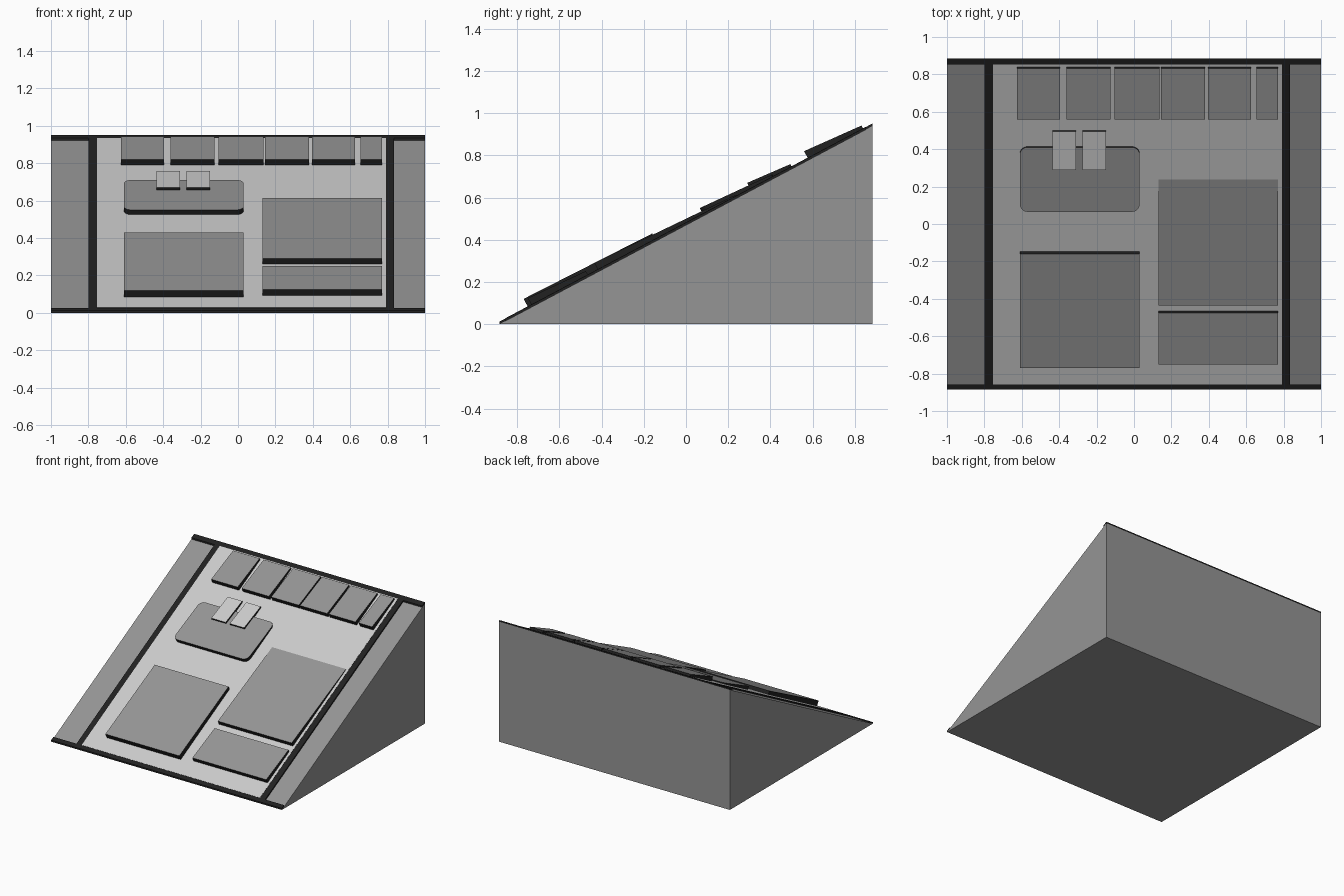
import bpy, bmesh, math

if "Cube" in bpy.data.objects:
    bpy.data.objects.remove(bpy.data.objects["Cube"])

HALF_Y, RISE = 0.885, 0.94
SLOPE = RISE / (2 * HALF_Y)
ANG = math.atan(SLOPE)


def material(name, g):
    m = bpy.data.materials.new(name)
    m.diffuse_color = (g, g, g, 1)
    m.use_nodes = True
    m.node_tree.nodes["Principled BSDF"].inputs["Base Color"].default_value = m.diffuse_color
    return m


DARK = material("dark_edge", 0.015)
MID = material("mid_grey", 0.3)
LIGHT = material("light_grey", 0.75)


def surface(y):
    return SLOPE * (y + HALF_Y)


def outline(x0, x1, y0, y1, r=0, steps=5):
    """Counter-clockwise rectangle, with rounded corners if r > 0."""
    if r == 0:
        return [(x0, y0), (x1, y0), (x1, y1), (x0, y1)]
    pts = []
    corners = [(x0 + r, y0 + r, 180), (x1 - r, y0 + r, 270),
               (x1 - r, y1 - r, 0), (x0 + r, y1 - r, 90)]
    for cx, cy, a0 in corners:
        for i in range(steps + 1):
            a = math.radians(a0 + 90 * i / steps)
            pts.append((cx + r * math.cos(a), cy + r * math.sin(a)))
    return pts


def finish(name, bm, mats):
    bmesh.ops.recalc_face_normals(bm, faces=bm.faces[:])
    me = bpy.data.meshes.new(name)
    bm.to_mesh(me)
    bm.free()
    for m in mats:
        me.materials.append(m)
    ob = bpy.data.objects.new(name, me)
    bpy.context.collection.objects.link(ob)
    return ob


def slab(name, x0, x1, y0, y1, h0, h1, top_mat, r=0, upright=False):
    """Plate on the slope; height runs from h0 at its front to h1 at its back."""
    bm = bmesh.new()
    top, low = [], []
    for x, y in outline(x0, x1, y0, y1, r):
        h = h0 + (h1 - h0) * (y - y0) / (y1 - y0)
        z = surface(y) + h
        top.append(bm.verts.new((x, y, z)))
        if upright:
            low.append(bm.verts.new((x, y, z - h)))
        else:
            d = h * math.cos(ANG) + 0.005
            low.append(bm.verts.new((x, y + d * math.sin(ANG), z - d * math.cos(ANG))))
    bm.faces.new(top)
    bm.faces.new(low[::-1]).material_index = 1
    n = len(top)
    for i in range(n):
        j = (i + 1) % n
        bm.faces.new((low[i], low[j], top[j], top[i])).material_index = 1
    return finish(name, bm, [top_mat, DARK])


# Wedge body
bm = bmesh.new()
profile = [(-HALF_Y, 0), (HALF_Y, 0), (HALF_Y, RISE)]
left = [bm.verts.new((-1, y, z)) for y, z in profile]
right = [bm.verts.new((1, y, z)) for y, z in profile]
bm.faces.new(left)
bm.faces.new(right)
for i in range(3):
    j = (i + 1) % 3
    bm.faces.new((left[i], left[j], right[j], right[i]))
finish("wedge_body", bm, [MID])

# Dark frame strips and the light board between them
IN0, IN1 = -0.857, 0.852
for name, box in {"front_strip": (-1, 1, -HALF_Y, IN0),
                  "back_strip": (-1, 1, IN1, HALF_Y),
                  "left_strip": (-0.80, -0.755, IN0, IN1),
                  "right_strip": (0.79, 0.835, IN0, IN1)}.items():
    slab(name, *box, 0.012, 0.012, DARK, upright=True)
slab("board", -0.755, 0.79, IN0, IN1, 0.013, 0.013, LIGHT, upright=True)

# Large raised panels
slab("lower_left_panel", -0.61, 0.03, -0.77, -0.16, 0.059, 0.045, MID)
slab("lower_right_panel", 0.13, 0.77, -0.75, -0.475, 0.052, 0.034, MID)
slab("upper_right_panel", 0.13, 0.77, -0.435, 0.237, 0.052, 0.018, MID)
slab("rounded_panel", -0.61, 0.03, 0.065, 0.41, 0.046, 0.023, MID, r=0.04)

# Pair of small tabs over the rounded panel
for i, x in enumerate((-0.435, -0.275)):
    slab(f"tab_{i + 1}", x, x + 0.125, 0.29, 0.495, 0.046, 0.026, LIGHT)

# Row of keys along the back
KEYS = [(-0.625, -0.395), (-0.36, -0.125), (-0.105, 0.135),
        (0.145, 0.38), (0.395, 0.625), (0.655, 0.77)]
for i, (x0, x1) in enumerate(KEYS):
    slab(f"back_key_{i + 1}", x0, x1, 0.56, 0.832, 0.053, 0.03, MID)
